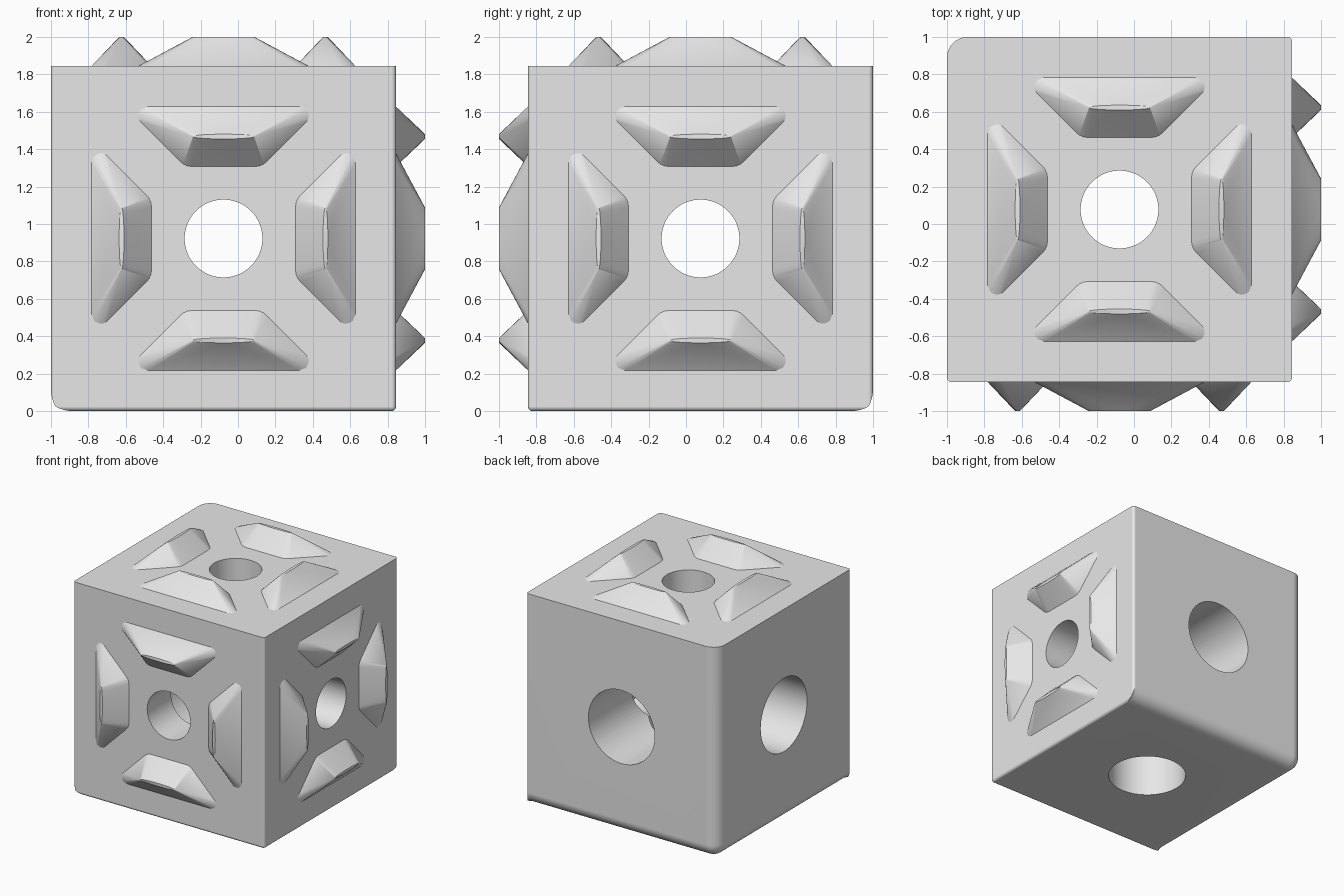
import bpy, bmesh
from math import pi, sin, cos, radians
from mathutils import Matrix, Vector

if "Cube" in bpy.data.objects:
    bpy.data.objects.remove(bpy.data.objects["Cube"])

HALF = 0.9225                        # half the block's side
CENTRE = Vector((-0.0775, 0.0775, HALF))
PEAK = 0.155                         # ridge height

grey = bpy.data.materials.new("light_grey")
grey.use_nodes = True
grey.diffuse_color = (0.8, 0.8, 0.8, 1)
grey.node_tree.nodes["Principled BSDF"].inputs["Base Color"].default_value = (0.8, 0.8, 0.8, 1)

# Directions of the three decorated faces
FACES = {
    "top": Matrix.Identity(4),
    "front": Matrix.Rotation(pi / 2, 4, "X"),
    "right": Matrix.Rotation(pi / 2, 4, "Y"),
}


def make_object(name, bm):
    bmesh.ops.recalc_face_normals(bm, faces=bm.faces)
    mesh = bpy.data.meshes.new(name)
    bm.to_mesh(mesh)
    bm.free()
    mesh.materials.append(grey)
    obj = bpy.data.objects.new(name, mesh)
    bpy.context.collection.objects.link(obj)
    return obj


def smooth(obj, angle=30):
    bpy.ops.object.select_all(action="DESELECT")
    obj.select_set(True)
    bpy.context.view_layer.objects.active = obj
    bpy.ops.object.shade_smooth_by_angle(angle=radians(angle))


def bake(obj):
    """Turn the modifier result into the object's own mesh."""
    bpy.context.view_layer.update()
    graph = bpy.context.evaluated_depsgraph_get()
    mesh = bpy.data.meshes.new_from_object(obj.evaluated_get(graph))
    obj.modifiers.clear()
    obj.data = mesh


def block():
    """Cube with wide fillets at the back-left-bottom corner, narrow ones elsewhere."""
    bm = bmesh.new()
    bmesh.ops.create_cube(bm, size=2 * HALF, matrix=Matrix.Translation(CENTRE))
    weight = bm.edges.layers.float.new("bevel_weight_edge")
    for e in bm.edges:
        mid = (e.verts[0].co + e.verts[1].co) / 2 - CENTRE
        plain_sides = (mid.x < -0.5) + (mid.y > 0.5) + (mid.z < -0.5)
        if plain_sides == 2:
            e[weight] = 1.0
        elif mid.z < 0.5:
            e[weight] = 0.22
    obj = make_object("block", bm)
    bevel = obj.modifiers.new("fillets", "BEVEL")
    bevel.limit_method = "WEIGHT"
    bevel.width = 0.11
    bevel.segments = 8
    bake(obj)
    return obj


def bore_cutter(name, matrix, sides=64):
    """Narrow hole at the decorated face, wide bore to the opposite side."""
    profile = [(0.208, HALF + 0.1), (0.208, HALF - 0.33),
               (0.32, HALF - 0.33), (0.32, -HALF - 0.1)]
    bm = bmesh.new()
    rings = [[bm.verts.new((r * cos(2 * pi * i / sides), r * sin(2 * pi * i / sides), z))
              for i in range(sides)] for r, z in profile]
    for a, b in zip(rings, rings[1:]):
        for i in range(sides):
            j = (i + 1) % sides
            bm.faces.new((a[i], a[j], b[j], b[i]))
    bm.faces.new(rings[0])
    bm.faces.new(rings[-1])
    bm.transform(Matrix.Translation(CENTRE) @ matrix)
    obj = make_object(name, bm)
    obj.hide_render = True
    return obj


def ridge(name, matrix):
    """Rounded trapezoid foot drawn up to a thin lens-shaped crest."""
    half_foot = [(0.17, 0.385), (0.195, 0.389), (0.215, 0.398), (0.235, 0.415),
                 (0.445, 0.625), (0.455, 0.645), (0.453, 0.67),
                 (0.44, 0.692), (0.405, 0.705)]
    bm = bmesh.new()
    for u, v in half_foot:
        for side in (-1, 1):
            bm.verts.new((side * u, v, 0))
    for i in range(32):
        a = 2 * pi * i / 32
        bm.verts.new((0.165 * cos(a), 0.545 + 0.013 * sin(a), PEAK))
    bmesh.ops.convex_hull(bm, input=bm.verts)
    bm.normal_update()
    # the foot stays open where it meets the block
    foot = [f for f in bm.faces if all(v.co.z < 0.001 for v in f.verts)]
    bmesh.ops.delete(bm, geom=foot, context="FACES_ONLY")
    bmesh.ops.dissolve_limit(bm, angle_limit=0.01, verts=bm.verts, edges=bm.edges)
    bm.transform(Matrix.Translation(CENTRE) @ matrix @ Matrix.Translation((0, 0, HALF)))
    # lens faces outward along the decorated direction
    obj = make_object(name, bm)
    smooth(obj)
    return obj


# Block with the three crossing bores
body = block()
cutters = [bore_cutter(face + "_bore_cutter", m) for face, m in FACES.items()]
for cutter in cutters:
    cut = body.modifiers.new("bore", "BOOLEAN")
    cut.operation = "DIFFERENCE"
    cut.solver = "EXACT"
    cut.object = cutter
bake(body)
for cutter in cutters:
    bpy.data.objects.remove(cutter)
smooth(body)
normals = body.modifiers.new("flat_sides", "WEIGHTED_NORMAL")
normals.keep_sharp = True

# Four ridges around the hole on each decorated face
for face, m in FACES.items():
    for turn in range(4):
        ridge(f"{face}_ridge_{turn + 1}", m @ Matrix.Rotation(turn * pi / 2, 4, "Z"))
